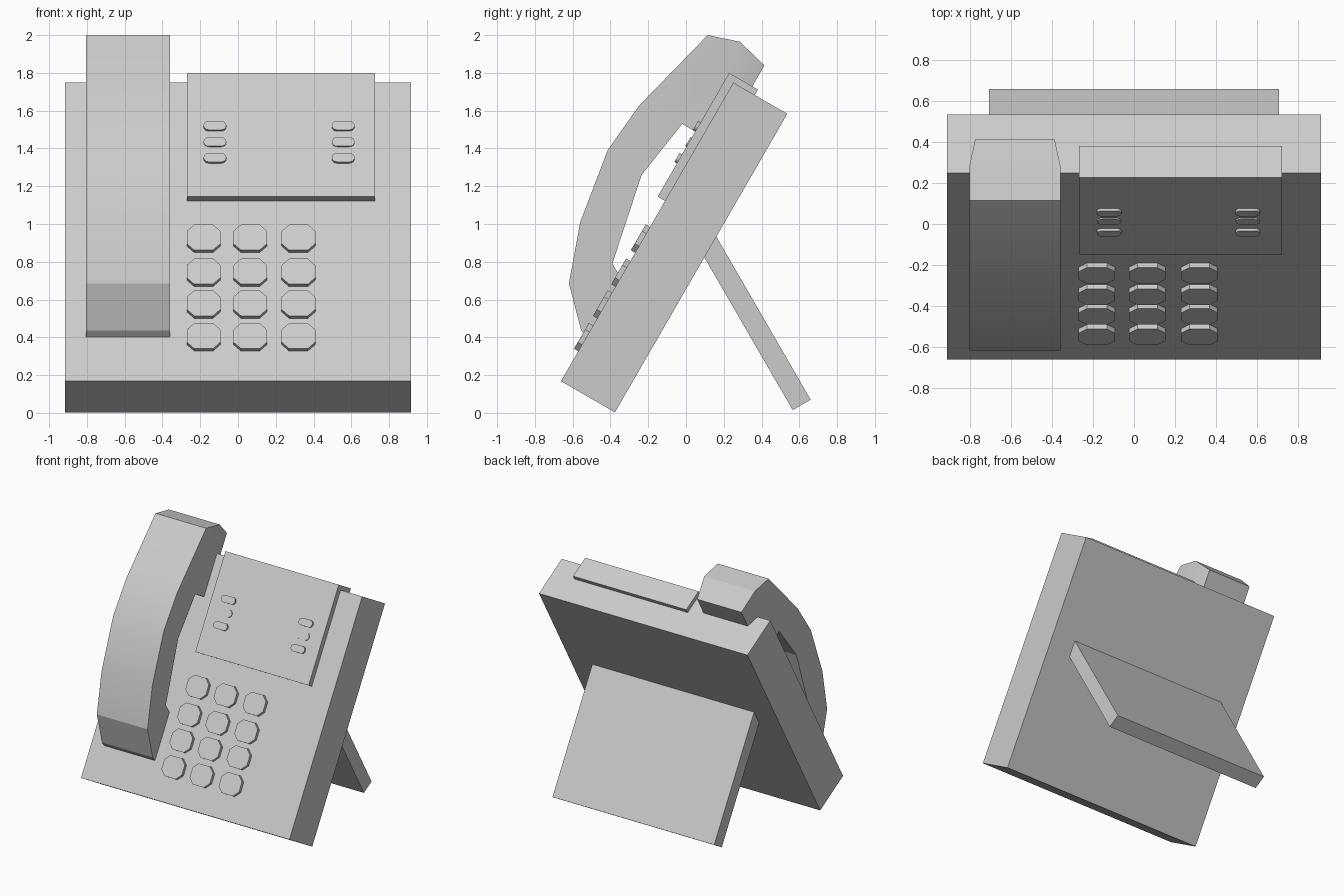
import bpy, bmesh
from math import sin, cos, pi, radians
from mathutils import Vector

if "Cube" in bpy.data.objects:
    bpy.data.objects.remove(bpy.data.objects["Cube"])

# Tilted frame of the phone face: x across, a up the face, b out of the face
UP = Vector((0, 0.5, 0.866))
OUT = Vector((0, -0.866, 0.5))
ORIGIN = Vector((0, -0.662, 0.168))


def face_point(x, a, b):
    return ORIGIN + Vector((x, 0, 0)) + UP * a + OUT * b


def make_object(name, bm):
    bmesh.ops.recalc_face_normals(bm, faces=bm.faces)
    mesh = bpy.data.meshes.new(name)
    bm.to_mesh(mesh)
    bm.free()
    ob = bpy.data.objects.new(name, mesh)
    bpy.context.collection.objects.link(ob)
    return ob


def loft(name, ring0, ring1, caps=None):
    """Join two matching rings; caps lists index groups for the end faces."""
    bm = bmesh.new()
    n = len(ring0)
    r0 = [bm.verts.new(p) for p in ring0]
    r1 = [bm.verts.new(p) for p in ring1]
    for i in range(n):
        j = (i + 1) % n
        bm.faces.new((r0[i], r0[j], r1[j], r1[i]))
    for group in caps or [range(n)]:
        bm.faces.new([r0[i] for i in group])
        bm.faces.new([r1[i] for i in group])
    return make_object(name, bm)


def plate(name, outline, b0, b1):
    """Outline on the phone face, raised from b0 to b1."""
    return loft(name, [face_point(x, a, b0) for x, a in outline],
                [face_point(x, a, b1) for x, a in outline])


def rect(x0, x1, a0, a1):
    return [(x0, a0), (x1, a0), (x1, a1), (x0, a1)]


def rounded(cx, ca, w, h, r, steps):
    """Rectangle with cut (steps=1) or rounded corners."""
    pts = []
    for k, (sx, sy) in enumerate([(1, 1), (-1, 1), (-1, -1), (1, -1)]):
        for s in range(steps + 1):
            t = pi / 2 * (k + s / steps)
            pts.append((cx + sx * (w / 2 - r) + r * cos(t),
                        ca + sy * (h / 2 - r) + r * sin(t)))
    return pts


# Main body and display panel
plate("body", rect(-0.915, 0.915, 0, 1.825), -0.33, 0)
plate("display_panel", rect(-0.27, 0.725, 1.102, 1.858), -0.131, 0.045)

# Number keys
for r, a in enumerate((0.864, 0.656, 0.462, 0.262)):
    for c, x in enumerate((-0.182, 0.065, 0.32)):
        plate(f"key_{r}_{c}", rounded(x, a, 0.178, 0.157, 0.04, 1), -0.02, 0.026)

# Small oval buttons on the panel
for side, x in (("left", -0.122), ("right", 0.557)):
    for r, (a, top) in enumerate(((1.529, 0.06), (1.434, 0.052), (1.333, 0.06))):
        plate(f"{side}_button_{r}", rounded(x, a, 0.12, 0.054, 0.0265, 4), 0.03, top)

# Handset: side profile (y, z), last four points form the tapered earpiece end
profile = [(0.25, 1.745), (0.09, 1.465), (-0.02, 1.53), (-0.235, 1.26),
           (-0.39, 0.79), (-0.345, 0.715), (-0.525, 0.40), (-0.555, 0.437),
           (-0.62, 0.685), (-0.56, 1.01), (-0.415, 1.39), (-0.25, 1.625),
           (0.115, 2.0), (0.285, 1.965), (0.415, 1.84), (0.335, 1.70)]


def handset_ring(side):
    return [(-0.5825 + side * (0.194 if y > 0.3 else 0.2225), y, z) for y, z in profile]


handset = loft("handset", handset_ring(-1), handset_ring(1),
               caps=[list(range(14)), [13, 14, 15, 0]])
bpy.context.view_layer.objects.active = handset
handset.select_set(True)
bpy.ops.object.shade_smooth_by_angle(angle=radians(20))

# Rear stand
stand = [(0.565, 0.015), (0.66, 0.07), (0.145, 0.96), (0.05, 0.905)]
loft("rear_stand", [(-0.71, y, z) for y, z in stand], [(0.71, y, z) for y, z in stand])
